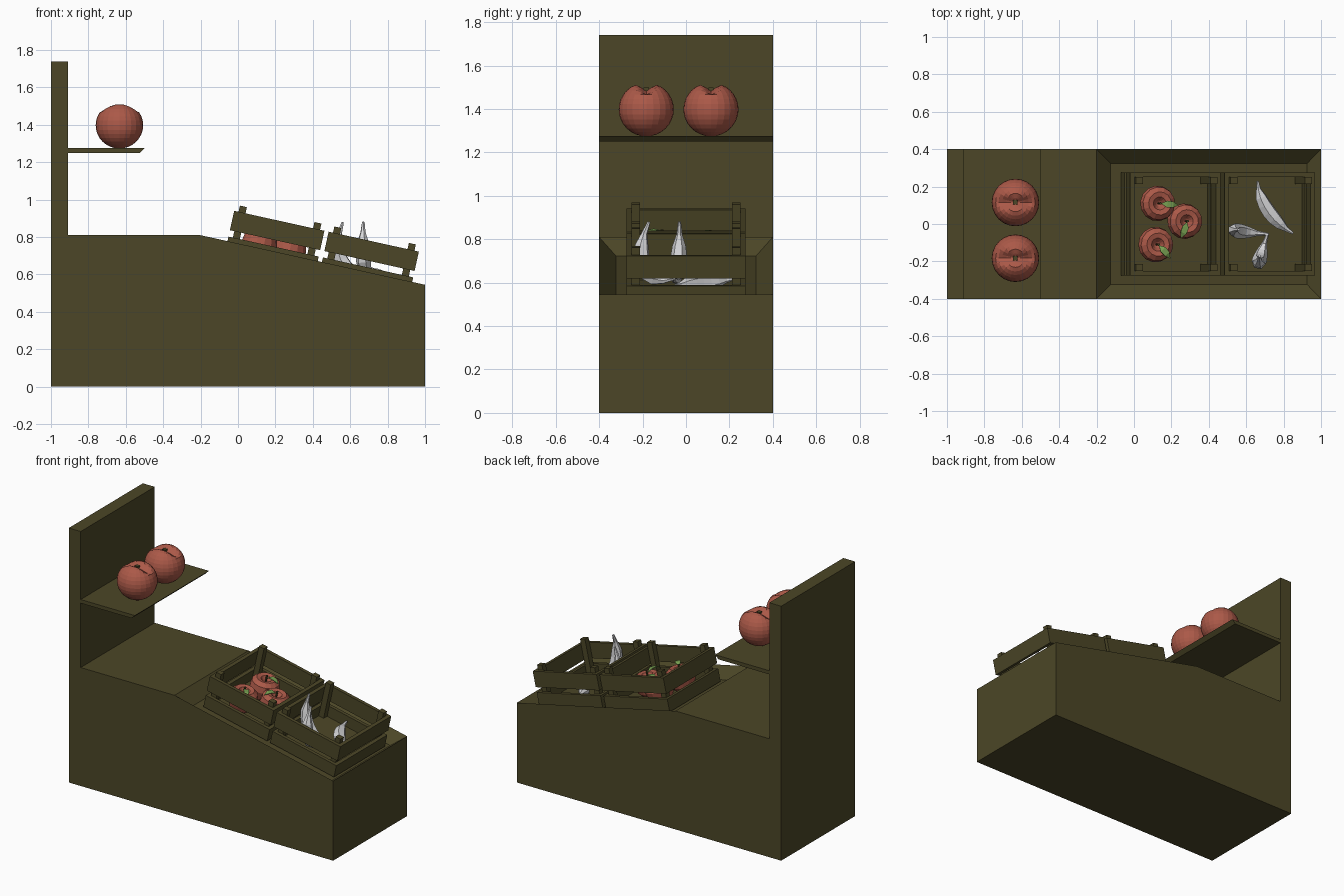
import bpy, bmesh, math
from mathutils import Matrix, Vector

if "Cube" in bpy.data.objects:
    bpy.data.objects.remove(bpy.data.objects["Cube"])

def material(name, rgb):
    m = bpy.data.materials.new(name)
    m.diffuse_color = (*rgb, 1)
    m.use_nodes = True
    m.node_tree.nodes["Principled BSDF"].inputs["Base Color"].default_value = m.diffuse_color
    return m

WOOD = material("dark_olive_wood", (0.072, 0.062, 0.02))
RED = material("fruit_red", (0.41, 0.10, 0.065))
GREEN = material("leaf_green", (0.18, 0.34, 0.08))
PALE = material("pale_grey", (0.68, 0.68, 0.69))

def finish(name, bm, mat, matrix=None):
    bmesh.ops.recalc_face_normals(bm, faces=bm.faces[:])
    me = bpy.data.meshes.new(name)
    bm.to_mesh(me)
    bm.free()
    me.materials.append(mat)
    ob = bpy.data.objects.new(name, me)
    bpy.context.collection.objects.link(ob)
    if matrix:
        ob.matrix_world = matrix
    return ob

def extrude_profile(pts, half):
    bm = bmesh.new()
    f = bm.faces.new([bm.verts.new((x, -half, z)) for x, z in pts])
    r = bmesh.ops.extrude_face_region(bm, geom=[f])
    bmesh.ops.translate(bm, vec=(0, 2 * half, 0),
                        verts=[g for g in r["geom"] if isinstance(g, bmesh.types.BMVert)])
    bmesh.ops.recalc_face_normals(bm, faces=bm.faces[:])
    return bm

def add_box(bm, lo, hi):
    c = [(a + b) / 2 for a, b in zip(lo, hi)]
    s = [b - a for a, b in zip(lo, hi)]
    bmesh.ops.create_cube(bm, size=1, matrix=Matrix.Translation(c) @ Matrix.Diagonal((*s, 1)))

def slope_z(x):
    return 0.81 - (x + 0.2) * 0.265 / 1.2

TILT = math.atan2(0.265, 1.2)

def on_slope(x, y=0):
    return Matrix.Translation((x, y, slope_z(x))) @ Matrix.Rotation(TILT, 4, 'Y')

# Stand: one side profile, with a bevelled tray sunk into the sloping face
bm = extrude_profile([(-1, 0), (1, 0), (1, 0.545), (-0.2, 0.81), (-0.91, 0.81),
                      (-0.91, 1.74), (-1, 1.74)], 0.4)
slope = [f for f in bm.faces if f.normal.x > 0.1 and f.normal.z > 0.5]
bmesh.ops.inset_individual(bm, faces=slope, thickness=0.077, use_even_offset=True)
bmesh.ops.translate(bm, verts=slope[0].verts[:], vec=(0, 0, -0.07))
finish("stand", bm, WOOD)

# Shelf with a chamfered front edge
finish("shelf", extrude_profile([(-0.91, 1.25), (-0.525, 1.25), (-0.5, 1.275), (-0.91, 1.275)], 0.4), WOOD)

# Slatted crates
def crate(name, x):
    bm = bmesh.new()
    L, W, t = 0.247, 0.275, 0.024
    for z0, z1 in ((-0.06, 0.025), (0.06, 0.166)):
        for s in (-1, 1):
            a, b = sorted((s * (W - t), s * W))
            add_box(bm, (-L, a, z0), (L, b, z1))
            a, b = sorted((s * (L - t), s * L))
            add_box(bm, (a, -W + t, z0), (b, W - t, z1))
    for sx in (-1, 1):
        for sy in (-1, 1):
            px, py = sx * (L - t - 0.019), sy * (W - t - 0.019)
            add_box(bm, (px - 0.019, py - 0.019, -0.06), (px + 0.019, py + 0.019, 0.2))
    add_box(bm, (-L + t, -W + t, -0.06), (L - t, W - t, -0.05))
    finish(name, bm, WOOD, on_slope(x))

crate("upper_crate", 0.185)
crate("lower_crate", 0.69)

# Large creased fruit on the shelf
for i, y in enumerate((0.115, -0.183)):
    bm = bmesh.new()
    bmesh.ops.create_uvsphere(bm, u_segments=24, v_segments=16, radius=0.127)
    for v in bm.verts:
        if v.co.z > 0.07:
            v.co.z -= 0.04 * math.exp(-(v.co.y / 0.03) ** 2) * min(1, (v.co.z - 0.07) / 0.04)
        v.co.z *= 0.98
    finish(f"shelf_fruit_{i + 1}", bm, RED, Matrix.Translation((-0.634, y, 1.398)))
    bm = bmesh.new()
    add_box(bm, (-0.012, -0.012, 0.07), (0.012, 0.012, 0.1))
    finish(f"shelf_fruit_stem_{i + 1}", bm, WOOD, Matrix.Translation((-0.634, y, 1.398)))

# Apples: a lathed profile with a deep dimple, stem and leaf
PROFILE = [(0, -0.05), (0.045, -0.06), (0.078, -0.03), (0.095, 0.025), (0.088, 0.065),
           (0.062, 0.088), (0.035, 0.082), (0.015, 0.055), (0, 0.045)]

def apple(i, x, y, turn):
    m = on_slope(x - 0.01, y) @ Matrix.Rotation(turn, 4, 'Z')
    bm = bmesh.new()
    vs = [bm.verts.new((r, 0, z)) for r, z in PROFILE]
    es = [bm.edges.new(p) for p in zip(vs, vs[1:])]
    bmesh.ops.spin(bm, geom=vs + es, cent=(0, 0, 0), axis=(0, 0, 1), angle=math.tau, steps=14)
    bmesh.ops.remove_doubles(bm, verts=bm.verts[:], dist=0.0005)
    finish(f"apple_{i}", bm, RED, m)
    bm = bmesh.new()
    bmesh.ops.create_cone(bm, cap_ends=True, segments=5, radius1=0.005, radius2=0.007, depth=0.06,
                          matrix=Matrix.Translation((0, 0, 0.075)))
    finish(f"apple_stem_{i}", bm, WOOD, m)
    bm = bmesh.new()
    pts = [(0.005, 0, 0.088), (0.035, 0.018, 0.108), (0.068, 0.016, 0.108), (0.1, 0, 0.092),
           (0.068, -0.016, 0.108), (0.035, -0.018, 0.108)]
    v = [bm.verts.new(p) for p in pts]
    bm.faces.new((v[0], v[1], v[5]))
    bm.faces.new((v[1], v[2], v[4], v[5]))
    bm.faces.new((v[2], v[3], v[4]))
    r = bmesh.ops.extrude_face_region(bm, geom=bm.faces[:])
    bmesh.ops.translate(bm, vec=(0, 0, 0.004),
                        verts=[g for g in r["geom"] if isinstance(g, bmesh.types.BMVert)])
    finish(f"apple_leaf_{i}", bm, GREEN, m)

apple(1, 0.13, 0.11, -0.1)
apple(2, 0.275, 0.015, -1.95)
apple(3, 0.12, -0.11, -0.85)

# Bananas: six-sided tubes swept along a cubic curve
RADII = [0.007, 0.014, 0.032, 0.038, 0.04, 0.038, 0.03, 0.014, 0.007]

def banana(name, *ctrl):
    p = [Vector(c) for c in ctrl]
    bm = bmesh.new()
    rings = []
    side = (p[3] - p[0]).cross(p[1] - p[0]).normalized()
    for k, r in enumerate(RADII):
        t = k / (len(RADII) - 1)
        u = 1 - t
        c = u**3 * p[0] + 3*u*u*t * p[1] + 3*u*t*t * p[2] + t**3 * p[3]
        d = u*u * (p[1] - p[0]) + 2*u*t * (p[2] - p[1]) + t*t * (p[3] - p[2])
        up = d.cross(side).normalized()
        rings.append([bm.verts.new(c + r * (math.cos(a) * side + math.sin(a) * up))
                      for a in (j * math.tau / 6 for j in range(6))])
    for a, b in zip(rings, rings[1:]):
        for j in range(6):
            bm.faces.new((a[j], a[(j + 1) % 6], b[(j + 1) % 6], b[j]))
    bm.faces.new(rings[0])
    bm.faces.new(rings[-1])
    finish(name, bm, PALE)

banana("banana_lying", (0.66, 0.23, 0.62), (0.665, 0.11, 0.60), (0.76, 0.0, 0.59), (0.85, -0.05, 0.585))
banana("banana_back", (0.56, -0.03, 0.88), (0.50, -0.03, 0.72), (0.55, -0.04, 0.58), (0.72, -0.055, 0.62))
banana("banana_front", (0.67, -0.17, 0.88), (0.665, -0.24, 0.74), (0.66, -0.21, 0.56), (0.715, -0.05, 0.62))
